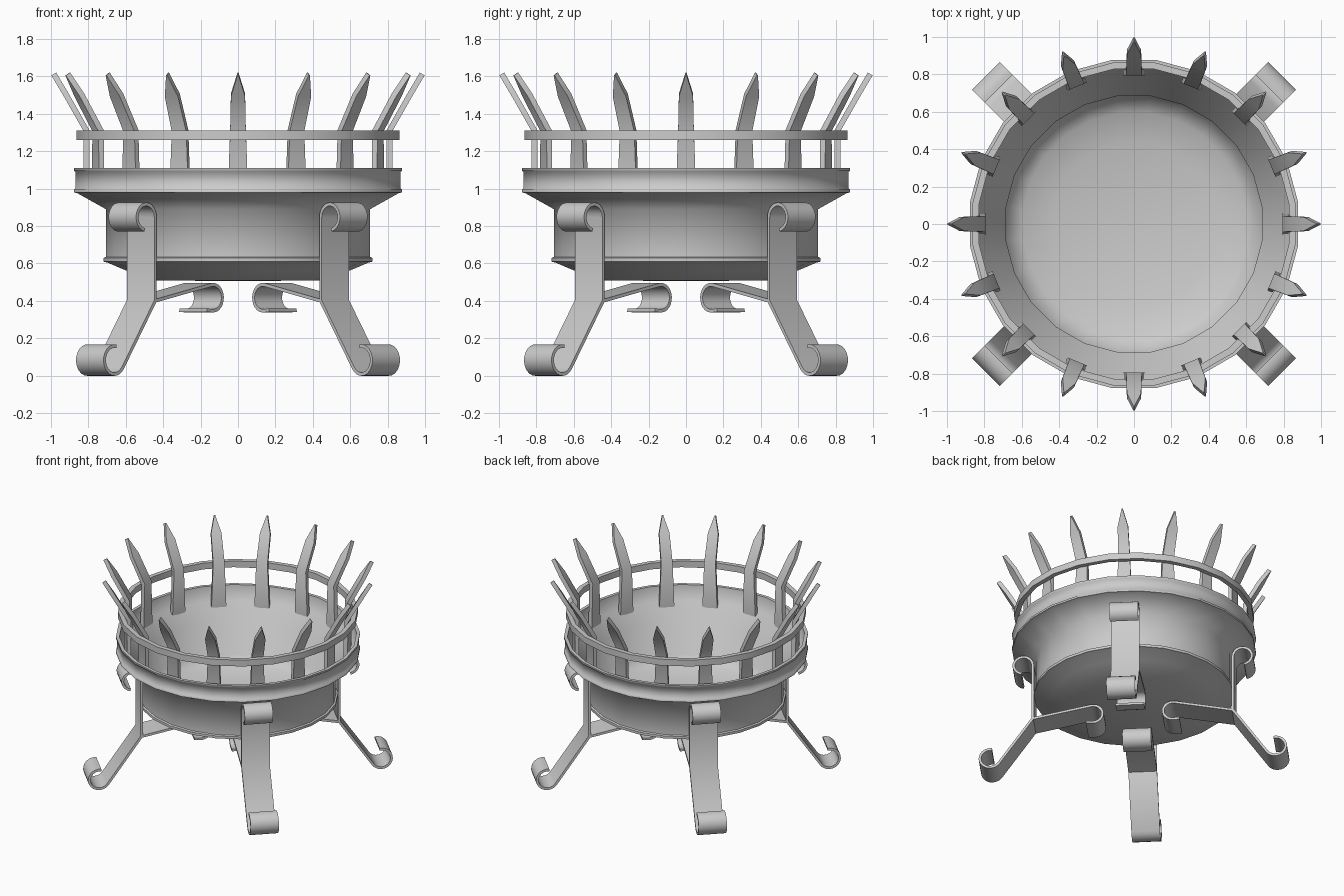
import bpy, bmesh, math

if "Cube" in bpy.data.objects:
    bpy.data.objects.remove(bpy.data.objects["Cube"])

SEG = 24


def finish(name, bm, angle=35):
    bmesh.ops.recalc_face_normals(bm, faces=bm.faces)
    me = bpy.data.meshes.new(name)
    bm.to_mesh(me)
    bm.free()
    ob = bpy.data.objects.new(name, me)
    bpy.context.collection.objects.link(ob)
    bpy.ops.object.select_all(action='DESELECT')
    ob.select_set(True)
    bpy.context.view_layer.objects.active = ob
    bpy.ops.object.shade_smooth_by_angle(angle=math.radians(angle))
    return ob


def lathe(name, profile, closed=False, angle=35):
    """Revolve an (r, z) profile; r = 0 becomes a single pole."""
    bm = bmesh.new()
    rings = []
    for r, z in profile:
        if r == 0:
            rings.append([bm.verts.new((0, 0, z))] * SEG)
        else:
            rings.append([bm.verts.new((r * math.cos((i + .5) * math.tau / SEG),
                                        r * math.sin((i + .5) * math.tau / SEG), z))
                          for i in range(SEG)])
    pairs = list(zip(rings, rings[1:])) + ([(rings[-1], rings[0])] if closed else [])
    for a, b in pairs:
        for i in range(SEG):
            j = (i + 1) % SEG
            bm.faces.new(dict.fromkeys((a[i], a[j], b[j], b[i])))
    return finish(name, bm, angle)


def strap(name, path, thick, turn):
    """Flat bar following (r, z, half width) points, turned about z."""
    bm = bmesh.new()
    c, s = math.cos(turn), math.sin(turn)
    rows = []
    for i, (r, z, w) in enumerate(path):
        dirs = []
        for a, b in ((i - 1, i), (i, i + 1)):
            if a >= 0 and b < len(path):
                dx, dz = path[b][0] - path[a][0], path[b][1] - path[a][1]
                l = math.hypot(dx, dz)
                dirs.append((dx / l, dz / l))
        tx, tz = sum(d[0] for d in dirs), sum(d[1] for d in dirs)
        l = math.hypot(tx, tz)
        k = thick / 2 / (l / len(dirs))          # mitred corner
        nx, nz = -tz / l * k, tx / l * k
        row = []
        for side, y in ((1, -w), (1, w), (-1, w), (-1, -w)):
            x = r + side * nx
            row.append(bm.verts.new((x * c - y * s, x * s + y * c, z + side * nz)))
        rows.append(row)
    for a, b in zip(rows, rows[1:]):
        for i in range(4):
            j = (i + 1) % 4
            bm.faces.new((a[i], a[j], b[j], b[i]))
    bm.faces.new(rows[0])
    bm.faces.new(rows[-1])
    return finish(name, bm)


def arc(cx, cz, rad, a0, a1, w, n=12):
    return [(cx + rad * math.cos(math.radians(a0 + (a1 - a0) * i / n)),
             cz + rad * math.sin(math.radians(a0 + (a1 - a0) * i / n)), w)
            for i in range(n + 1)]


# Bowl: rounded base, lower band, flared shoulder, thin rim, hollow inside
lathe("bowl", [(0, .505), (.45, .51), (.61, .565), (.705, .605), (.725, .61), (.725, .63),
               (.712, .635), (.712, .89), (.865, .975), (.885, .98), (.885, .995),
               (.877, 1.0), (.877, 1.09), (.885, 1.095), (.885, 1.11), (.86, 1.11),
               (.845, .99), (.69, .895), (.69, .63), (.60, .585), (.44, .54), (0, .53)],
      angle=65)

# Upper hoop
lathe("upper_hoop", [(.835, 1.26), (.87, 1.26), (.87, 1.31), (.835, 1.31)], closed=True)

# Spikes leaning outward around the rim
for i in range(16):
    strap(f"spike_{i + 1}", [(.81, .96, .055), (.81, 1.31, .042),
                             (.918, 1.5, .038), (.985, 1.613, .003)],
          .03, i * math.tau / 16)

# Four legs on the diagonals, each with an outer strap and an inner scroll
W = .104
for i in range(4):
    turn = math.radians(45 + 90 * i)
    outer = (arc(.797, .848, .069, -80, 180, W, 14) + [(.728, .4, W)]
             + arc(1.037, .083, .075, 214, 460, W, 14))
    strap(f"leg_{i + 1}", outer, .018, turn)
    inner = [(.728, .4, W)] + arc(.29, .417, .07, 80, 270, W) + [(.34, .35, W)]
    strap(f"inner_scroll_{i + 1}", inner, .018, turn)
